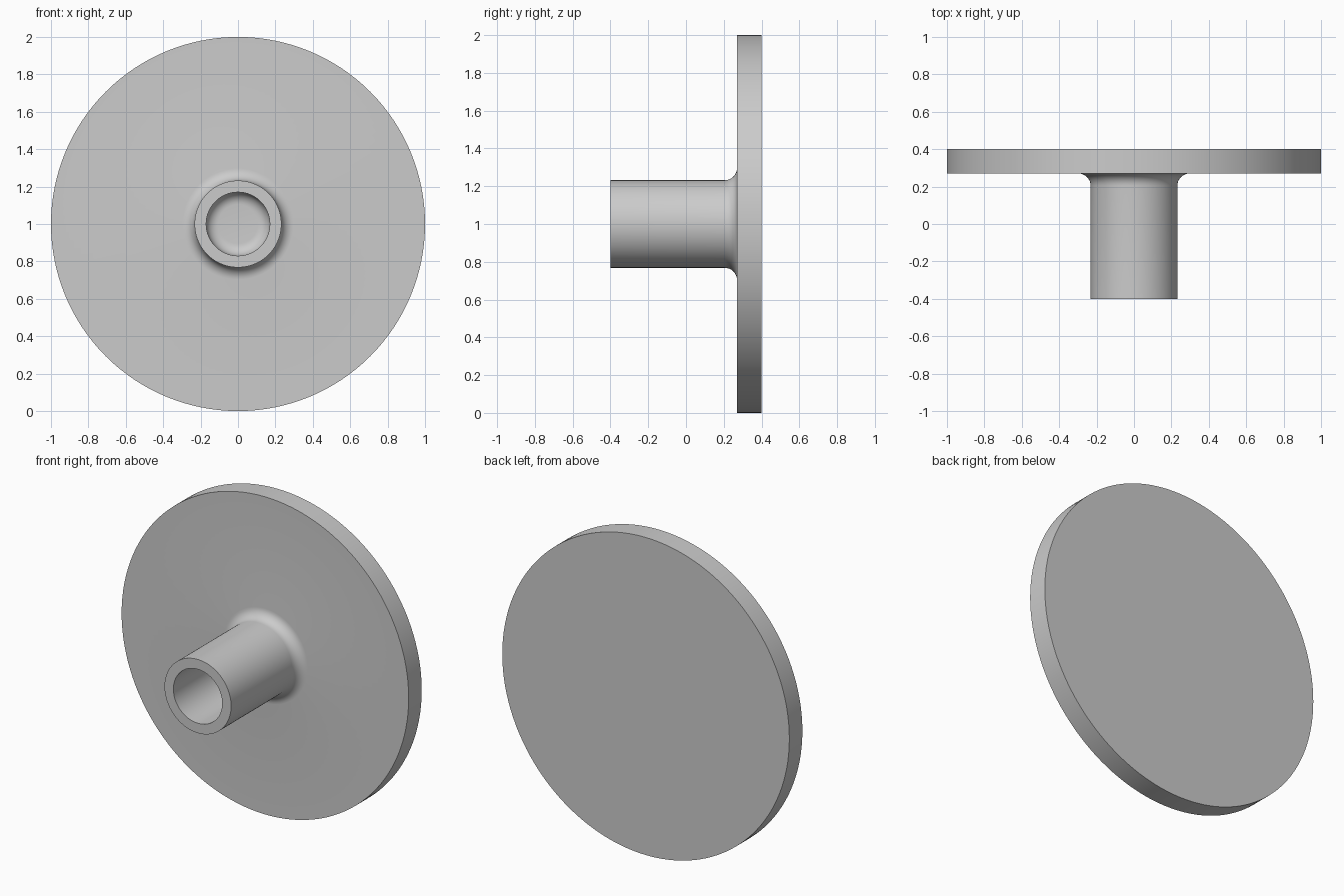
import bpy, bmesh, math
from mathutils import Matrix, Vector

cube = bpy.data.objects.get("Cube")
if cube:
    bpy.data.objects.remove(cube, do_unlink=True)

# Single grey material
grey = bpy.data.materials.new("light grey")
grey.use_nodes = True
colour = (0.6, 0.6, 0.6, 1)
grey.diffuse_color = colour
grey.node_tree.nodes["Principled BSDF"].inputs["Base Color"].default_value = colour

SIDES = 128
FRONT, FACE, BACK = -0.4, 0.27, 0.4
TUBE, BORE, FILLET = 0.232, 0.17, 0.065


def arc(radius, y, start, end, steps=8):
    """Fillet points as (radius, y), angles in degrees."""
    angles = [math.radians(start + (end - start) * i / steps) for i in range(steps + 1)]
    return [(radius + FILLET * math.cos(a), y + FILLET * math.sin(a)) for a in angles]


# Half section: back centre, rim, outer fillet, tube, bore, bore floor
profile = [(0, BACK), (1, BACK), (1, FACE)]
profile += arc(TUBE + FILLET, FACE - FILLET, 90, 180)
profile += [(TUBE, FRONT), (BORE, FRONT)]
profile += arc(BORE - FILLET, FACE - FILLET, 0, 90)
profile += [(0, FACE)]

# Revolve the section around the tube axis
bm = bmesh.new()
points = [bm.verts.new((r, y, 0)) for r, y in profile]
edges = [bm.edges.new(pair) for pair in zip(points, points[1:])]
bmesh.ops.spin(bm, geom=points + edges, axis=(0, 1, 0), cent=(0, 0, 0),
               angle=math.tau, steps=SIDES, use_merge=True)
bmesh.ops.remove_doubles(bm, verts=bm.verts, dist=0.0001)
bmesh.ops.recalc_face_normals(bm, faces=bm.faces)
bmesh.ops.transform(bm, matrix=Matrix.Translation(Vector((0, 0, 1))), verts=bm.verts)

mesh = bpy.data.meshes.new("disc_with_tube")
bm.to_mesh(mesh)
bm.free()
mesh.materials.append(grey)
disc = bpy.data.objects.new("disc_with_tube", mesh)
bpy.context.collection.objects.link(disc)

# Smooth curved walls, crisp rims
bpy.context.view_layer.objects.active = disc
disc.select_set(True)
bpy.ops.object.shade_smooth_by_angle(angle=math.radians(30))
